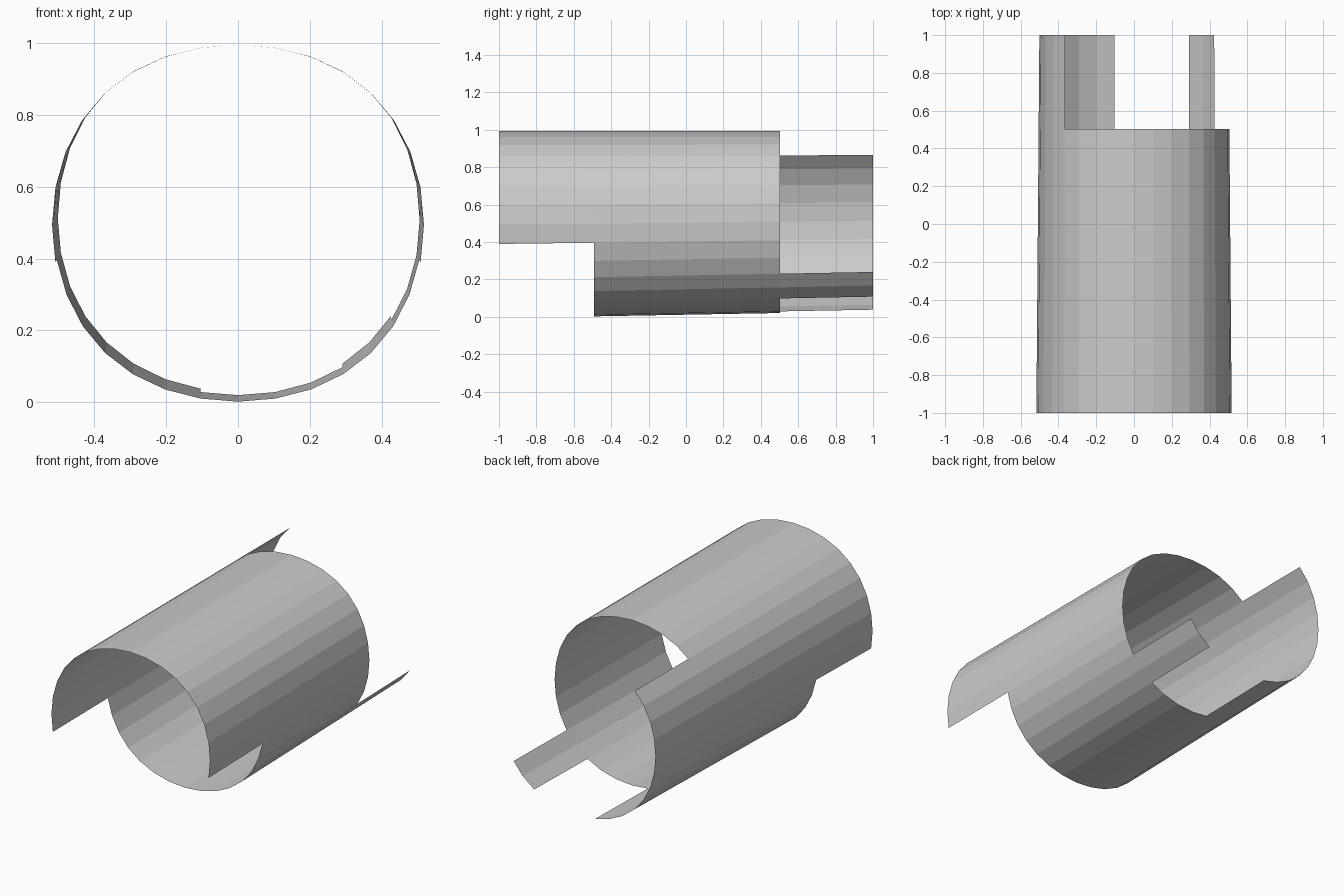
import bpy, bmesh, math

if "Cube" in bpy.data.objects:
    bpy.data.objects.remove(bpy.data.objects["Cube"])

SIDES = 32
ROWS = [-1.0, -0.493, 0.503, 1.0]   # front edge, front notch, rear notch, rear edge


def ring_point(k, y):
    """Point k (counted from the top, towards +x) of the slightly tapered ring."""
    a = 2 * math.pi * k / SIDES
    s, c = math.sin(a), math.cos(a)
    t = (y + 1) / 2
    top, bottom = 0.994, 0.018 * (y + 0.5) + 0.002
    half_w, half_h = 0.517 - 0.016 * t, (top - bottom) / 2
    bulge = 0.033 if c > 0 else 0.035 - 0.025 * t
    x = s * (half_w + (0.532 - half_w) * c * c)
    z = (top + bottom) / 2 + c * (half_h + bulge * s * s)
    return x, y, z


# Sheet segments kept in each band: front hood, full sleeve, rear tabs
bands = [
    list(range(-9, 9)),
    list(range(SIDES)),
    list(range(-15, -4)) + [11, 12],
]

bm = bmesh.new()
rings = [[bm.verts.new(ring_point(k, y)) for k in range(SIDES)] for y in ROWS]
for front, back, segments in zip(rings, rings[1:], bands):
    for k in segments:
        i, j = k % SIDES, (k + 1) % SIDES
        bm.faces.new((front[i], front[j], back[j], back[i]))

# Remove ring points left unused by the notches
bmesh.ops.delete(bm, geom=[v for v in bm.verts if not v.link_faces], context='VERTS')
bmesh.ops.recalc_face_normals(bm, faces=bm.faces)

mesh = bpy.data.meshes.new("notched_sleeve")
bm.to_mesh(mesh)
bm.free()
bpy.context.collection.objects.link(bpy.data.objects.new("notched_sleeve", mesh))
